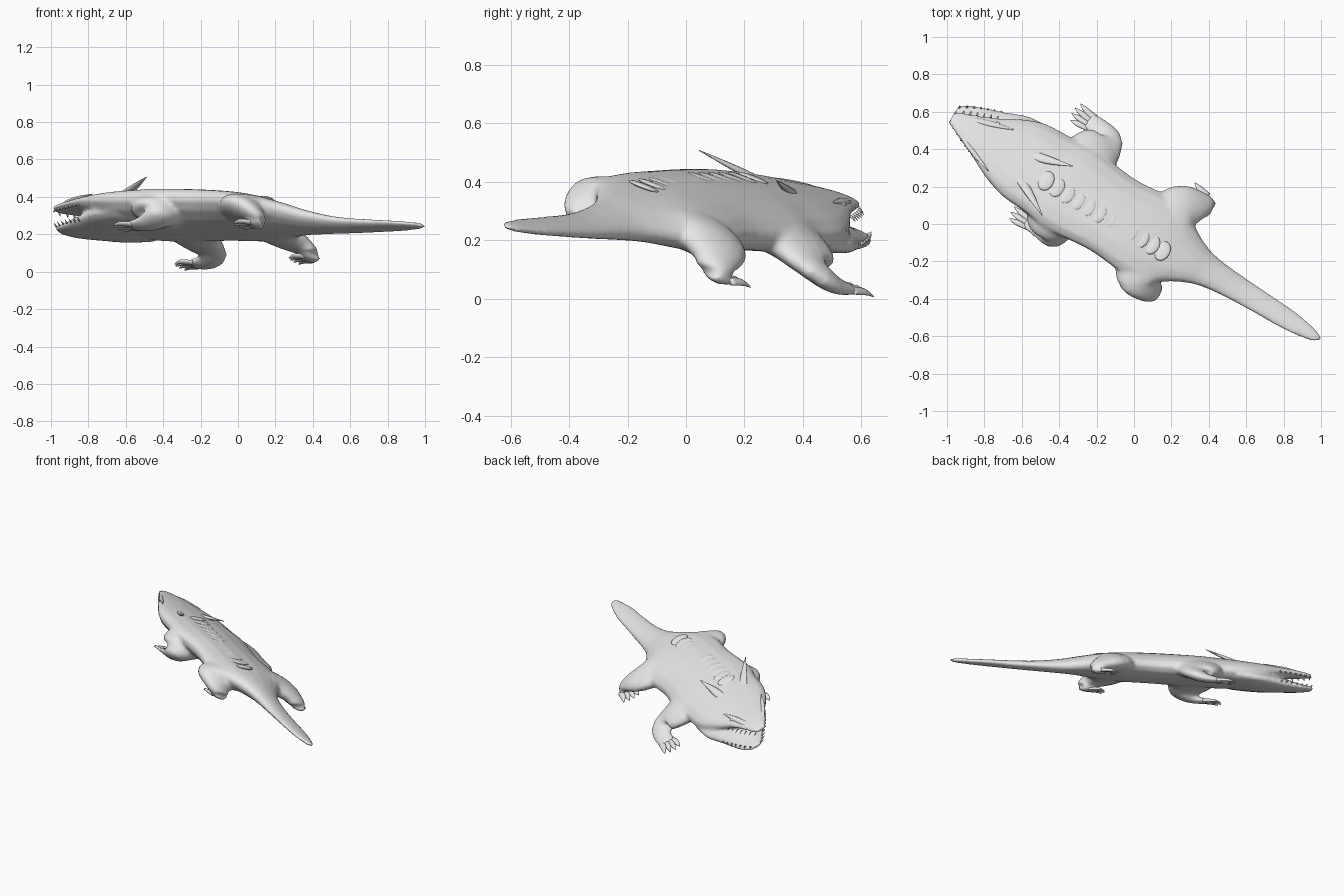
import bpy
import bmesh
import math
from mathutils import Matrix, Vector

old = bpy.data.objects.get("Cube")
if old:
    bpy.data.objects.remove(old, do_unlink=True)

skin = bpy.data.materials.new("plain_grey")
skin.use_nodes = True
GREY = (0.8, 0.8, 0.8, 1)
skin.diffuse_color = GREY
skin.node_tree.nodes["Principled BSDF"].inputs["Base Color"].default_value = GREY

# Parts are built along the body axis (head at -x), then leaned and turned
lean = Matrix(((1, 0, 0, 0), (0, 1, -0.3, 0.084), (0, -0.33, 1, 0), (0, 0, 0, 1)))
turn = Matrix.Translation((0.01, -0.02, 0)) @ Matrix.Rotation(math.radians(-31.75), 4, 'Z')
POSE = turn @ lean


def blend(rows, steps):
    """Smooth in-between stations through the given ones."""
    rows = [Vector(r) for r in rows]
    ends = [rows[0]] + rows + [rows[-1]]
    out = []
    for i in range(len(rows) - 1):
        a, b, c, d = ends[i:i + 4]
        for k in range(steps):
            t = k / steps
            out.append(0.5 * (2 * b + (c - a) * t + (2 * a - 5 * b + 4 * c - d) * t * t
                              + (3 * b - a - 3 * c + d) * t ** 3))
    return out + [rows[-1]]


def loft(bm, rows, steps=4, sides=16):
    """Closed skin along (x, y, z, half width, half height) stations."""
    rows = blend(rows, steps)
    rings = []
    for i, row in enumerate(rows):
        here = Vector(row[:3])
        along = Vector(rows[min(i + 1, len(rows) - 1)][:3]) - Vector(rows[max(i - 1, 0)][:3])
        along.normalize()
        side = along.cross(Vector((0, 0, 1))).normalized()
        up = side.cross(along)
        ring = []
        for k in range(sides):
            a = 2 * math.pi * k / sides
            ring.append(bm.verts.new(here + side * row[3] * math.cos(a) + up * row[4] * math.sin(a)))
        rings.append(ring)
    for r, q in zip(rings, rings[1:]):
        for k in range(sides):
            n = (k + 1) % sides
            bm.faces.new((r[k], r[n], q[n], q[k]))
    bm.faces.new(rings[0])
    bm.faces.new(rings[-1])


def finish(bm, name):
    bmesh.ops.recalc_face_normals(bm, faces=bm.faces)
    for f in bm.faces:
        f.smooth = True
    mesh = bpy.data.meshes.new(name)
    bm.to_mesh(mesh)
    bm.free()
    mesh.transform(POSE)
    mesh.materials.append(skin)
    ob = bpy.data.objects.new(name, mesh)
    bpy.context.collection.objects.link(ob)
    return ob


def trunk(rows):
    """Stations (x, half width, bottom, top) on the centre line."""
    return [(x, 0, (lo + hi) / 2, w, (hi - lo) / 2) for x, w, lo, hi in rows]


# Body, upper head and tail in one skin
body = bmesh.new()
loft(body, trunk([
    (-1.15, 0.035, 0.315, 0.345), (-1.08, 0.065, 0.31, 0.362), (-0.95, 0.12, 0.293, 0.38),
    (-0.82, 0.185, 0.24, 0.395), (-0.7, 0.225, 0.2, 0.405), (-0.55, 0.235, 0.185, 0.415),
    (-0.4, 0.25, 0.183, 0.42), (-0.15, 0.225, 0.185, 0.42), (0.05, 0.24, 0.185, 0.405),
    (0.18, 0.23, 0.19, 0.385), (0.32, 0.14, 0.2, 0.355), (0.45, 0.09, 0.205, 0.32),
    (0.65, 0.07, 0.21, 0.285), (0.95, 0.058, 0.222, 0.268), (1.1, 0.036, 0.23, 0.262),
    (1.155, 0.012, 0.238, 0.255)]))

# Lower jaw
loft(body, trunk([
    (-1.15, 0.045, 0.205, 0.235), (-1.06, 0.09, 0.188, 0.252), (-0.93, 0.14, 0.18, 0.29),
    (-0.8, 0.195, 0.18, 0.31), (-0.65, 0.21, 0.19, 0.32)]))

# Four sprawling legs, with broad shoulders and hips
FRONT_LEG = [(-0.41, 0.1, 0.29, 0.18, 0.1), (-0.39, 0.22, 0.25, 0.15, 0.08),
             (-0.37, 0.285, 0.195, 0.085, 0.06), (-0.43, 0.31, 0.155, 0.055, 0.038),
             (-0.52, 0.31, 0.14, 0.05, 0.018)]
HIND_LEG = [(0.13, 0.1, 0.285, 0.17, 0.09), (0.16, 0.21, 0.265, 0.135, 0.078),
            (0.235, 0.26, 0.22, 0.08, 0.055), (0.27, 0.265, 0.175, 0.05, 0.036),
            (0.21, 0.28, 0.162, 0.045, 0.017)]
for s in (1, -1):
    for leg in (FRONT_LEG, HIND_LEG):
        loft(body, [(x, s * y, z, a, b) for x, y, z, a, b in leg])

body = finish(body, "body")
fuse = body.modifiers.new("fuse", 'REMESH')
fuse.mode = 'VOXEL'
fuse.voxel_size = 0.01
fuse.use_smooth_shade = True
relax = body.modifiers.new("relax", 'SMOOTH')
relax.factor = 0.5
relax.iterations = 8

# Clawed toes, fanned from each foot
for s, side in ((1, "left"), (-1, "right")):
    for label, leg, reach in (("front", FRONT_LEG, 0.1), ("hind", HIND_LEG, 0.085)):
        toes = bmesh.new()
        px, py, pz = leg[-1][:3]
        for k in range(4):
            fan = (k - 1.5) / 1.5
            long = reach * (1 - 0.2 * abs(fan))
            start = py + fan * 0.031
            loft(toes, [(px + 0.03, s * start, pz, 0.018, 0.014),
                        (px - long * 0.5, s * (start + fan * 0.012), pz, 0.015, 0.012),
                        (px - long, s * (start + fan * 0.02), pz - 0.014, 0.002, 0.002)],
                 steps=3, sides=8)
        finish(toes, f"{side}_{label}_toes")

    # Swept-back horn
    horn = bmesh.new()
    loft(horn, [(-0.7, s * 0.06, 0.372, 0.026, 0.018), (-0.59, s * 0.1, 0.41, 0.022, 0.014),
                (-0.46, s * 0.155, 0.455, 0.002, 0.002)], sides=10)
    finish(horn, f"{side}_horn")

    # Brow ridge over the eye, ending in a point
    brow = bmesh.new()
    loft(brow, [(-1.08, s * 0.04, 0.345, 0.01, 0.008), (-0.96, s * 0.085, 0.36, 0.016, 0.012),
                (-0.83, s * 0.13, 0.372, 0.002, 0.002)], sides=8)
    finish(brow, f"{side}_brow_ridge")

    # Eye
    eye = bmesh.new()
    bmesh.ops.create_uvsphere(eye, u_segments=12, v_segments=8, radius=0.013,
                              matrix=Matrix.Translation((-0.92, s * 0.105, 0.358)))
    finish(eye, f"{side}_eye")

# Short teeth along both jaws
for name, z, out, tilt in (("lower_teeth", 0.228, 0.035, 1), ("upper_teeth", 0.322, 0.022, -1)):
    teeth = bmesh.new()
    for s in (1, -1):
        for k in range(7):
            x = -1.14 + 0.034 * k
            y = out + 0.095 * (k / 6) ** 0.8
            loft(teeth, [(x, s * y, z, 0.007, 0.007),
                         (x - 0.006, s * (y + 0.014), z + tilt * 0.016, 0.001, 0.001)],
                 steps=1, sides=6)
    finish(teeth, name)

# Overlapping scales down the spine, nearly flush with the back
scales = bmesh.new()
for k in range(12):
    x = -0.54 + 0.066 * k
    top = 0.411 - 0.027 * max(0, k - 5) / 6
    place = (Matrix.Translation((x, 0, top)) @ Matrix.Rotation(math.radians(-8), 4, 'Y')
             @ Matrix.Diagonal((0.042, 0.055, 0.011, 1)))
    bmesh.ops.create_uvsphere(scales, u_segments=14, v_segments=8, radius=1, matrix=place)
finish(scales, "spine_scales")
